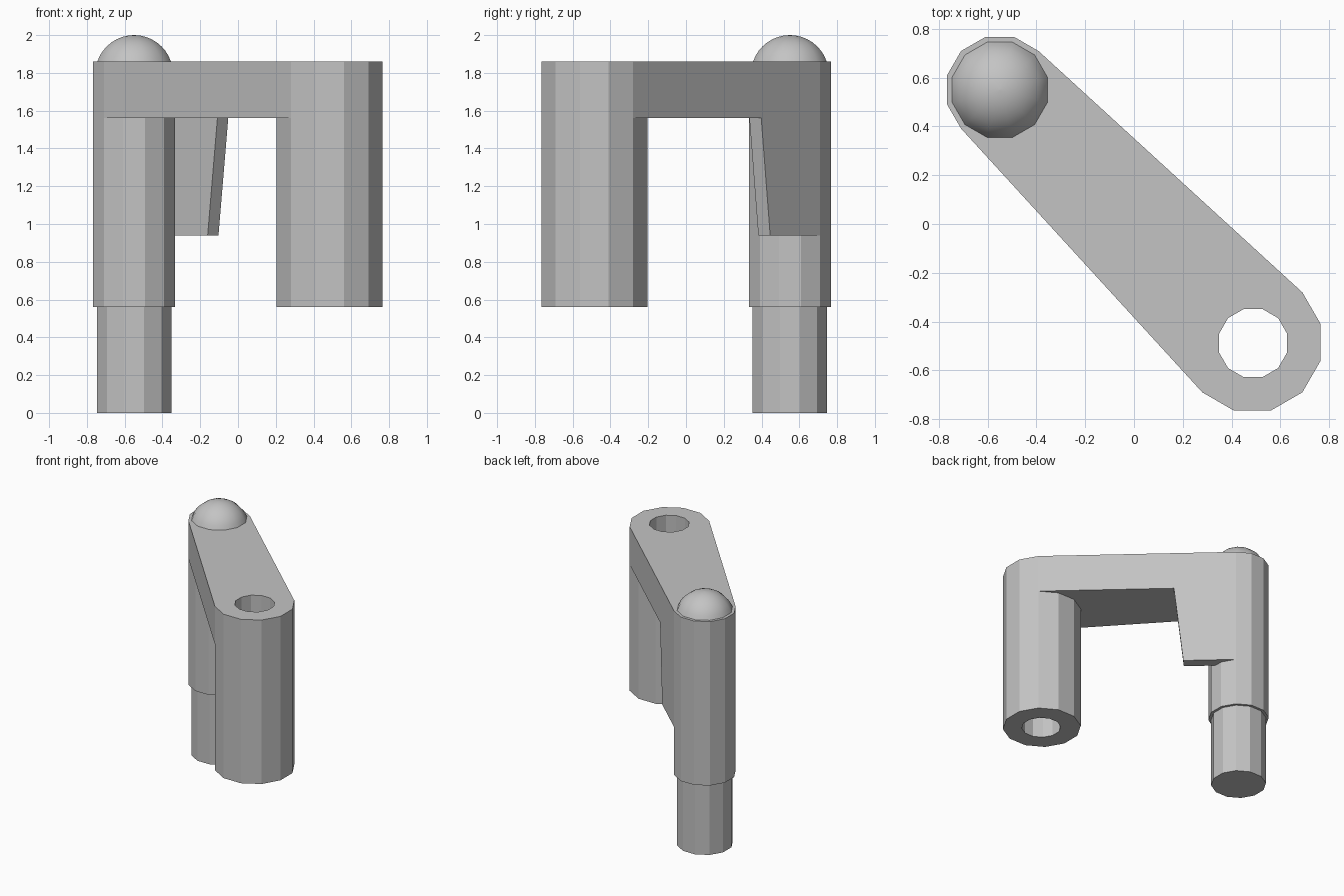
import bpy, bmesh, math
from mathutils import Vector

cube = bpy.data.objects.get("Cube")
if cube:
    bpy.data.objects.remove(cube)

SIDES = 12
BIG = Vector((0.485, -0.485))      # axis of the bored post
SMALL = Vector((-0.55, 0.55))      # axis of the pin
BEAM_Z, TOP_Z = 1.56, 1.86

grey = bpy.data.materials.new("plain grey")
grey.use_nodes = True
colour = (0.55, 0.55, 0.55, 1)
grey.diffuse_color = colour
grey.node_tree.nodes["Principled BSDF"].inputs["Base Color"].default_value = colour


def ring(centre, apothem):
    """Twelve-sided outline with flats facing the axes; point 1 is at 45 degrees."""
    r = apothem / math.cos(math.pi / SIDES)
    angles = [2 * math.pi * (i + 0.5) / SIDES for i in range(SIDES)]
    return [centre + Vector((math.cos(a), math.sin(a))) * r for a in angles]


def loft(name, loops):
    """Closed solid through a stack of (outline, height) loops."""
    bm = bmesh.new()
    rows = [[bm.verts.new((p.x, p.y, z)) for p in outline] for outline, z in loops]
    n = len(rows[0])
    for low, high in zip(rows, rows[1:]):
        for i in range(n):
            j = (i + 1) % n
            bm.faces.new((low[i], low[j], high[j], high[i]))
    bm.faces.new(rows[0][::-1])
    bm.faces.new(rows[-1])
    bmesh.ops.recalc_face_normals(bm, faces=bm.faces)
    mesh = bpy.data.meshes.new(name)
    bm.to_mesh(mesh)
    bm.free()
    mesh.materials.append(grey)
    obj = bpy.data.objects.new(name, mesh)
    bpy.context.collection.objects.link(obj)
    return obj


def prism(name, outline, z0, z1):
    return loft(name, [(outline, z0), (outline, z1)])


big, small = ring(BIG, 0.28), ring(SMALL, 0.217)

# Beam: outline wrapped around both posts
outline = small[1:8] + big[7:] + big[:2]
beam = prism("beam", outline, BEAM_Z, TOP_Z)

# Posts and pin
bored_post = prism("bored_post", big, 0.56, BEAM_Z)
prism("pin_post", small, 0.56, BEAM_Z)
prism("pin", ring(SMALL, 0.197), 0, 0.56)

# Bore through the post and beam
cutter = prism("bore_cutter", ring(BIG + Vector((0.003, -0.003)), 0.14), 0.4, 2.1)
cutter.hide_render = True
cutter.hide_viewport = True
cutter.display_type = 'WIRE'
for part in (beam, bored_post):
    mod = part.modifiers.new("bore", 'BOOLEAN')
    mod.operation = 'DIFFERENCE'
    mod.solver = 'EXACT'
    mod.object = cutter

# Gusset: thin web flush with one side of the beam, with a sloping end
start = small[1]
along = (big[1] - start).normalized()
inward = Vector((along.y, -along.x)) * 0.085


def web(length):
    end = start + along * length
    return [start, end, end + inward, start + inward]


loft("gusset", [(web(0.39), 0.94), (web(0.46), BEAM_Z)])

# Domed pin head
base, height = 0.195, 0.14
radius = (base ** 2 + height ** 2) / (2 * height)
full = math.asin(base / radius)
loops = []
for step in range(8):
    a = full * (1 - step / 8)
    z = TOP_Z + height - radius * (1 - math.cos(a))
    loops.append((ring(SMALL, radius * math.sin(a)), z))
loops.append((ring(SMALL, 0.002), TOP_Z + height))
dome = loft("pin_head", loops)
bpy.ops.object.select_all(action='DESELECT')
dome.select_set(True)
bpy.context.view_layer.objects.active = dome
bpy.ops.object.shade_smooth_by_angle(angle=math.radians(40))
